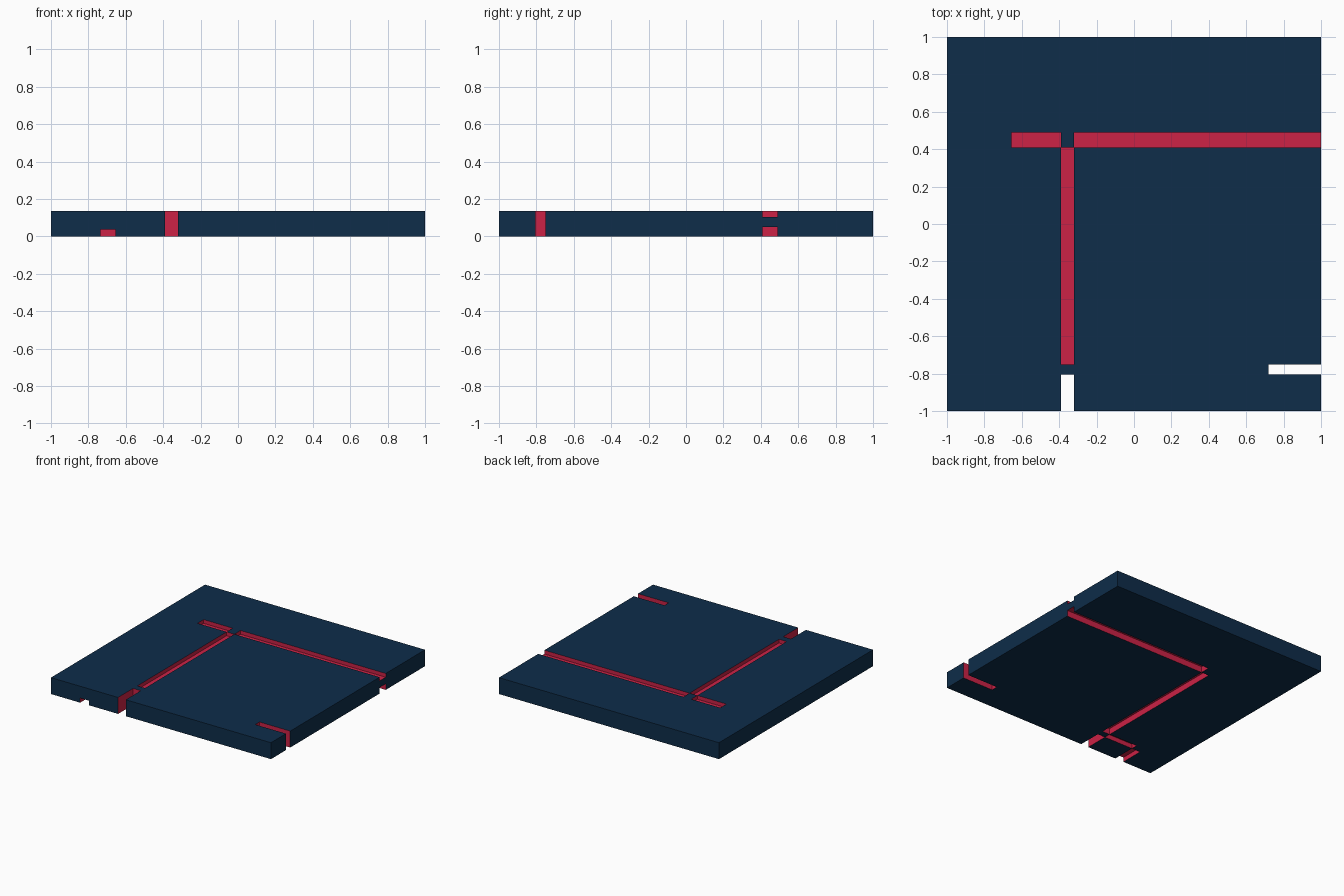
import bpy, bmesh

if "Cube" in bpy.data.objects:
    bpy.data.objects.remove(bpy.data.objects["Cube"])

H = 0.135          # slab thickness
LOW, MID, HIGH = 0.038, 0.05, 0.104   # groove depths


def material(name, rgb):
    m = bpy.data.materials.new(name)
    m.diffuse_color = (*rgb, 1)
    m.use_nodes = True
    m.node_tree.nodes["Principled BSDF"].inputs["Base Color"].default_value = m.diffuse_color
    return m


navy = material("navy", (0.0044, 0.026, 0.068))
red = material("crimson", (0.604, 0.016, 0.061))

# Channels removed from the slab: x0, x1, y0, y1, z0, z1
channels = [
    (-0.655, -0.39, 0.41, 0.49, HIGH, H),      # top, short left arm
    (-0.32, 1.0, 0.41, 0.49, HIGH, H),         # top, long right arm
    (-0.39, -0.32, -0.75, 0.41, HIGH, H),      # top, long stem
    (-0.32, 1.0, 0.41, 0.49, 0, MID),          # underside, long right arm
    (-0.39, -0.32, -0.75, 0.41, 0, MID),       # underside, long stem
    (-0.655, -0.39, -0.805, -0.75, 0, LOW),    # underside, short jog
    (-0.735, -0.655, -1.0, -0.805, 0, LOW),    # underside, front outlet
    (-0.39, -0.32, -1.0, -0.805, 0, H),        # through slot, front
    (0.72, 1.0, -0.805, -0.75, 0, H),          # through slot, right
]

# Grid planes along each axis come from the slab and channel limits
lims = [(-1.0, 1.0), (-1.0, 1.0), (0, H)]
planes = [sorted(set(lims[a]) | {c[2 * a + k] for c in channels for k in (0, 1)})
          for a in range(3)]


def solid(cell):
    if any(i < 0 or i >= len(planes[a]) - 1 for a, i in enumerate(cell)):
        return False
    mid = [(planes[a][i] + planes[a][i + 1]) / 2 for a, i in enumerate(cell)]
    return not any(all(c[2 * a] < mid[a] < c[2 * a + 1] for a in range(3))
                   for c in channels)


# Slab: skin between solid and empty cells; channel walls are red
bm = bmesh.new()
verts = {}


def vert(idx):
    if idx not in verts:
        verts[idx] = bm.verts.new([planes[a][i] for a, i in enumerate(idx)])
    return verts[idx]


nx, ny, nz = (len(p) - 1 for p in planes)
for cell in ((i, j, k) for i in range(nx) for j in range(ny) for k in range(nz)):
    if not solid(cell):
        continue
    for a in range(3):
        b, c = (a + 1) % 3, (a + 2) % 3
        for side in (0, 1):
            near = list(cell)
            near[a] += 1 if side else -1
            if solid(near):
                continue
            ring = []
            for db, dc in ((0, 0), (1, 0), (1, 1), (0, 1)):
                p = list(cell)
                p[a] += side
                p[b] += db
                p[c] += dc
                ring.append(vert(tuple(p)))
            f = bm.faces.new(ring if side else ring[::-1])
            outer = cell[a] + side in (0, len(planes[a]) - 1)
            f.material_index = 0 if outer else 1

# Merge coplanar cells into clean faces
bmesh.ops.dissolve_limit(bm, angle_limit=0.01, verts=bm.verts[:], edges=bm.edges[:],
                         delimit={'MATERIAL'})
mesh = bpy.data.meshes.new("grooved_slab")
bm.to_mesh(mesh)
bm.free()
mesh.materials.append(navy)
mesh.materials.append(red)
slab = bpy.data.objects.new("grooved_slab", mesh)
bpy.context.collection.objects.link(slab)
